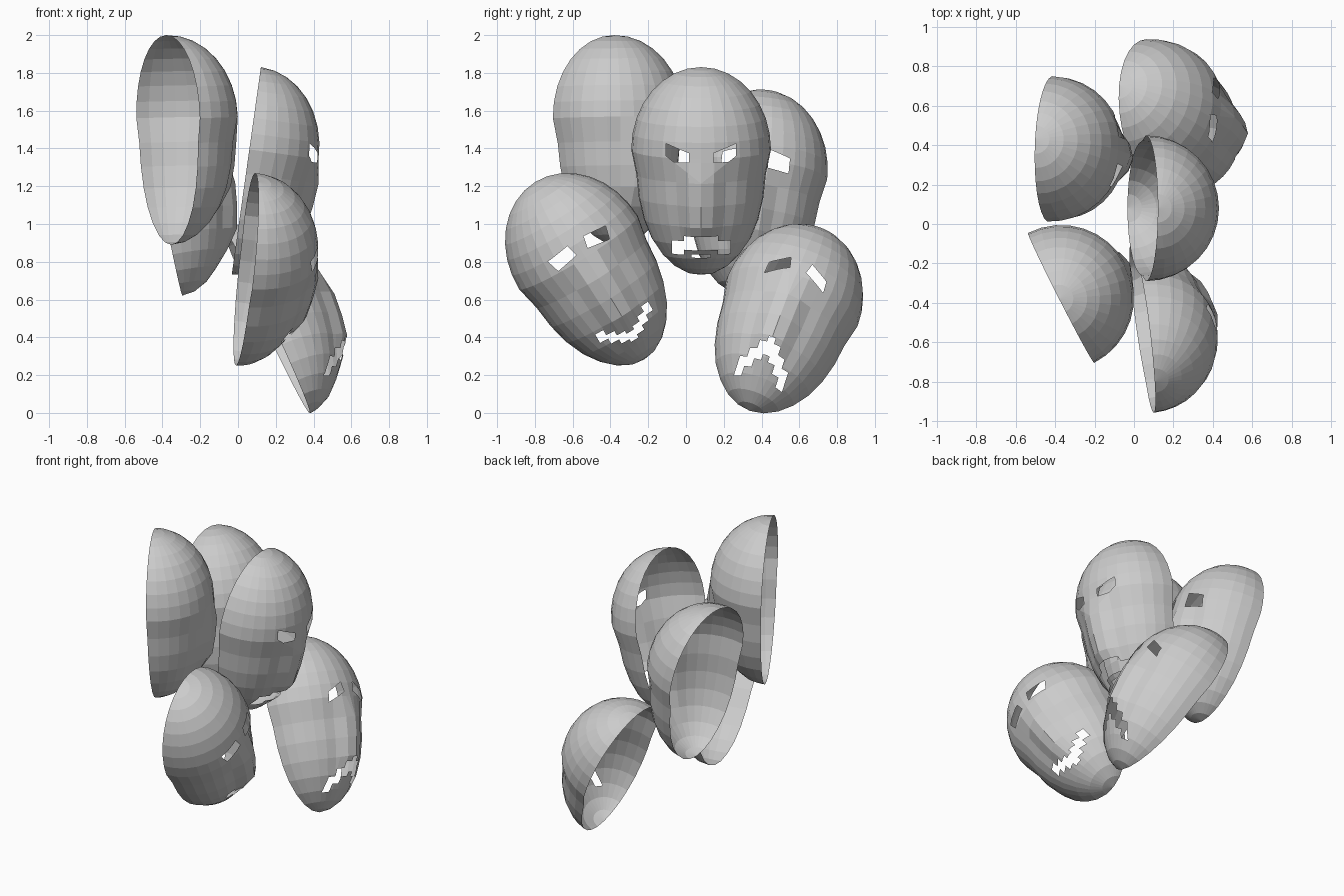
import bpy, bmesh
from math import sin, cos, pi, radians
from mathutils import Matrix, Vector

if "Cube" in bpy.data.objects:
    bpy.data.objects.remove(bpy.data.objects["Cube"])

R, UP, DOWN, N = 0.37, 0.44, 0.67, 16
PINCH = {1: 0.945, 2: 0.965, 3: 0.985}            # cheeks narrow below the brow
NOSE = {1: 0.045, 2: 0.045, 3: 0.05, 4: 0.02}     # nose ridge depth per ring


def shell(bm):
    """Half egg facing +x with a brow line and a nose."""
    grid = []
    for i in range(N + 1):
        t = pi / 2 - pi * i / N
        k = i - N // 2
        row = []
        for j in range(N + 1):
            p = -pi / 2 + pi * j / N
            r = R * cos(t) * PINCH.get(k, 1)
            z = (UP if t > 0 else DOWN) * sin(t)
            x, y = r * cos(p), r * sin(p)
            if abs(j - N // 2) <= 1:
                x += NOSE.get(k, 0) * (1 if j == N // 2 else 0.7)
            row.append(bm.verts.new((x, y, z)))
        grid.append(row)
    for i in range(N):
        for j in range(N):
            bm.faces.new((grid[i][j], grid[i + 1][j], grid[i + 1][j + 1], grid[i][j + 1]))
    bmesh.ops.remove_doubles(bm, verts=bm.verts, dist=1e-4)


def cut(bm, poly):
    """Cut a convex opening, given as (y, z) points, through the shell."""
    area = sum(a[0] * b[1] - b[0] * a[1] for a, b in zip(poly, poly[1:] + poly[:1]))
    if area < 0:
        poly = poly[::-1]
    lo = [min(q[c] for q in poly) for c in (0, 1)]
    hi = [max(q[c] for q in poly) for c in (0, 1)]
    planes = []
    for a, b in zip(poly, poly[1:] + poly[:1]):
        planes.append((Vector((0, a[0], a[1])), Vector((0, b[1] - a[1], a[0] - b[0])).normalized()))

    def near(f):
        ys = [v.co.y for v in f.verts]
        zs = [v.co.z for v in f.verts]
        return max(ys) > lo[0] and min(ys) < hi[0] and max(zs) > lo[1] and min(zs) < hi[1]

    for co, no in planes:
        fs = [f for f in bm.faces if near(f)]
        geom = list({e for f in fs for e in f.edges}) + list({v for f in fs for v in f.verts}) + fs
        bmesh.ops.bisect_plane(bm, geom=geom, dist=1e-5, plane_co=co, plane_no=no)
    dead = [f for f in bm.faces
            if all((f.calc_center_median() - co).dot(no) < -1e-6 for co, no in planes)]
    bmesh.ops.delete(bm, geom=dead, context='FACES')


def rect(y0, y1, z0, z1):
    return [(y0, z0), (y1, z0), (y1, z1), (y0, z1)]


def both(poly):
    return [poly, [(-y, z) for y, z in poly]]


def stepped(mid, end, half, thick, n=7):
    """Stair-stepped curved mouth."""
    w = 2 * half / n
    out = []
    for i in range(n):
        y = -half + w * (i + 0.5)
        z = mid + (end - mid) * (abs(y) / half) ** 1.3
        out.append(rect(y - w / 2, y + w / 2, z - thick / 2, z + thick / 2))
    return out


# Openings of each face
happy = both([(0.035, 0.035), (0.16, 0.01), (0.18, 0.08), (0.05, 0.10)]) + stepped(-0.50, -0.40, 0.165, 0.055)
sad = both([(0.045, 0.03), (0.165, -0.03), (0.16, 0.035), (0.06, 0.09)]) + stepped(-0.42, -0.55, 0.135, 0.085)
angry = both([(0.065, -0.02), (0.145, -0.02), (0.185, 0.01), (0.185, 0.075), (0.065, 0.03)])
angry += both(rect(0.09, 0.155, -0.535, -0.455)) + [rect(-0.09, 0.09, -0.505, -0.425), rect(-0.05, 0.05, -0.55, -0.53)]
calm = both([(0.07, -0.04), (0.18, -0.05), (0.18, 0.03), (0.07, 0.06)])

# name, centre, yaw, pitch, roll, openings
masks = [
    ("blank_mask", (-0.37, -0.375, 1.56), 27, -1.5, 0, []),
    ("angry_mask", (0.06, 0.08, 1.395), 0, 8, 0, angry),
    ("happy_mask", (0.055, -0.57, 0.85), 6, 4, 32, happy),
    ("sad_mask", (0.105, 0.56, 0.58), 4, -24.4, -21, sad),
    ("calm_mask", (-0.42, 0.38, 1.275), -2, -11, -6, calm),
]
for name, c, yaw, pitch, roll, holes in masks:
    bm = bmesh.new()
    shell(bm)
    for h in holes:
        cut(bm, h)
    bm.transform(Matrix.Translation(c) @ Matrix.Rotation(radians(yaw), 4, 'Z')
                 @ Matrix.Rotation(radians(pitch), 4, 'Y') @ Matrix.Rotation(radians(roll), 4, 'X'))
    me = bpy.data.meshes.new(name)
    bm.normal_update()
    bm.to_mesh(me)
    bm.free()
    bpy.context.collection.objects.link(bpy.data.objects.new(name, me))
